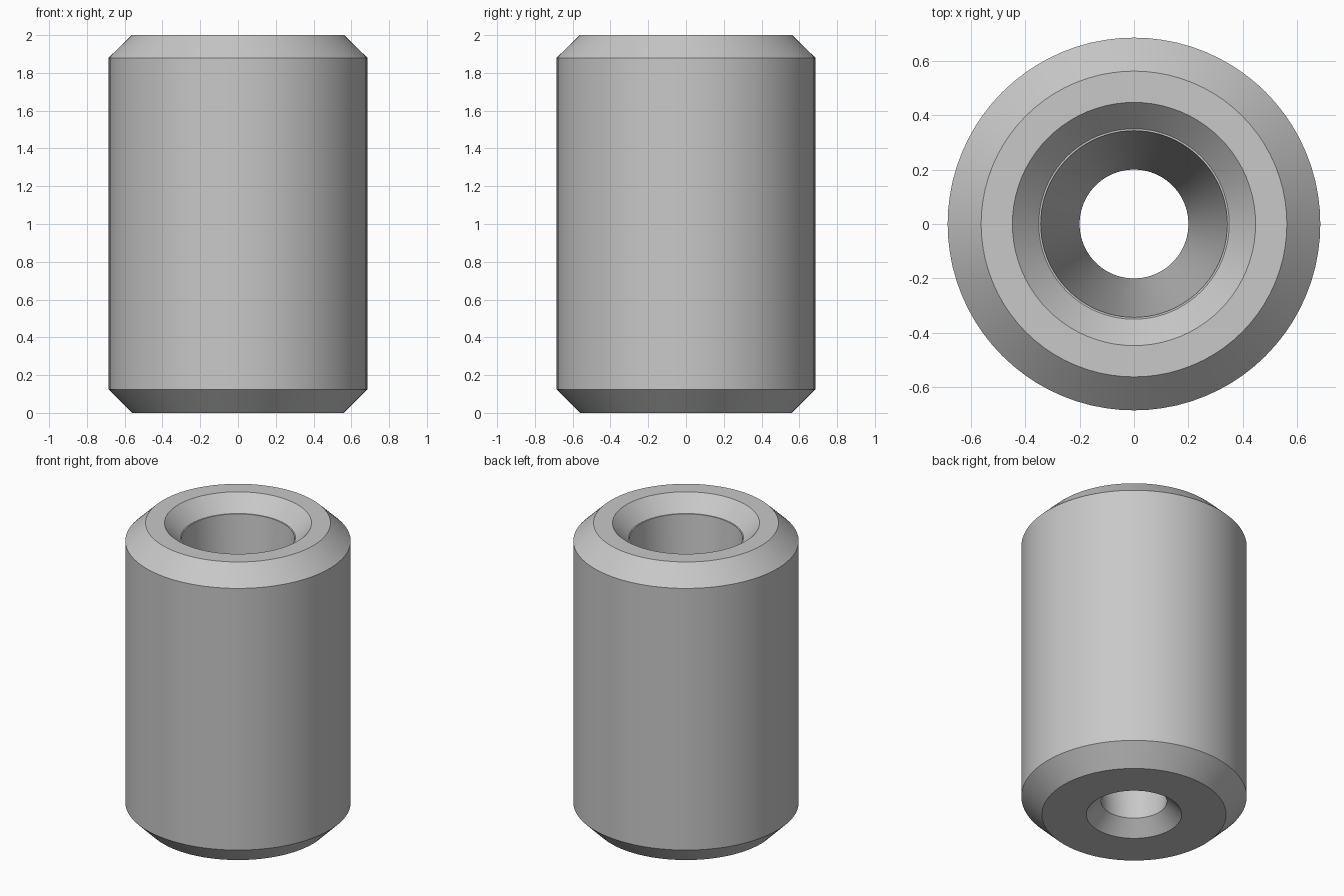
import bpy
import bmesh
import math
from mathutils import Vector

cube = bpy.data.objects.get("Cube")
if cube:
    bpy.data.objects.remove(cube, do_unlink=True)

SEGMENTS = 80

# Plain grey material
grey = bpy.data.materials.new("plain_grey")
grey.use_nodes = True
colour = (0.58, 0.58, 0.58, 1)
grey.diffuse_color = colour
grey.node_tree.nodes["Principled BSDF"].inputs["Base Color"].default_value = colour


def lathe(name, profile, material):
    """Spin a closed (radius, height) profile around the z axis."""
    bm = bmesh.new()
    verts = [bm.verts.new((r, 0, z)) for r, z in profile]
    edges = [bm.edges.new((a, b)) for a, b in zip(verts, verts[1:] + verts[:1])]
    bmesh.ops.spin(bm, geom=verts + edges, cent=Vector(), axis=Vector((0, 0, 1)),
                   angle=math.tau, steps=SEGMENTS, use_merge=False)
    bmesh.ops.remove_doubles(bm, verts=bm.verts, dist=0.0005)
    bmesh.ops.recalc_face_normals(bm, faces=bm.faces)
    mesh = bpy.data.meshes.new(name)
    bm.to_mesh(mesh)
    bm.free()
    mesh.materials.append(material)
    obj = bpy.data.objects.new(name, mesh)
    bpy.context.collection.objects.link(obj)
    return obj


# Chamfered sleeve with a countersunk, tapered through bore
sleeve = lathe("sleeve", [
    (0.56, 0), (0.685, 0.125), (0.685, 1.88), (0.562, 2),   # outer wall
    (0.447, 2), (0.35, 1.9), (0.343, 1.9),                  # top countersink and ledge
    (0.2, 0.09), (0.29, 0),                                 # bore and bottom countersink
], grey)

bpy.ops.object.select_all(action="DESELECT")
sleeve.select_set(True)
bpy.context.view_layer.objects.active = sleeve
bpy.ops.object.shade_smooth_by_angle(angle=math.radians(25))
